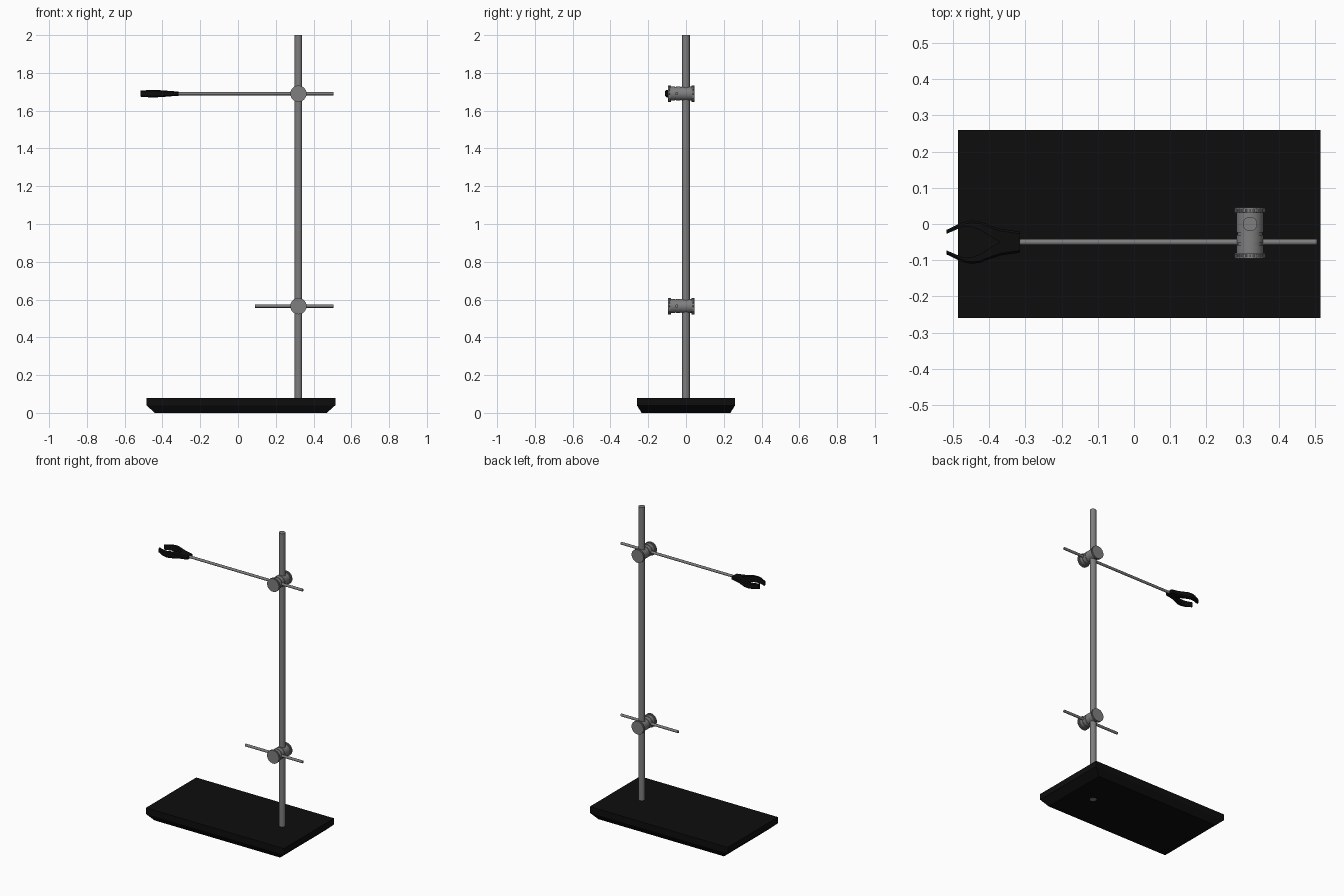
import bpy, bmesh, math
from mathutils import Matrix, Vector

cube = bpy.data.objects.get("Cube")
if cube:
    bpy.data.objects.remove(cube, do_unlink=True)


def material(name, rgb, rough):
    m = bpy.data.materials.new(name)
    m.use_nodes = True
    m.diffuse_color = (*rgb, 1)
    bsdf = m.node_tree.nodes["Principled BSDF"]
    bsdf.inputs["Base Color"].default_value = (*rgb, 1)
    bsdf.inputs["Roughness"].default_value = rough
    return m


STEEL = material("steel grey", (0.21, 0.21, 0.21), 0.4)
BLACK = material("matte black", (0.004, 0.004, 0.004), 0.6)


def finish(bm, name, mat, smooth=True):
    bmesh.ops.recalc_face_normals(bm, faces=bm.faces)
    me = bpy.data.meshes.new(name)
    bm.to_mesh(me)
    bm.free()
    me.materials.append(mat)
    ob = bpy.data.objects.new(name, me)
    bpy.context.collection.objects.link(ob)
    if smooth:
        bpy.ops.object.select_all(action='DESELECT')
        ob.select_set(True)
        bpy.context.view_layer.objects.active = ob
        bpy.ops.object.shade_smooth_by_angle(angle=math.radians(35))
    return ob


def add_rod(bm, start, end, radius, sides=24):
    start, end = Vector(start), Vector(end)
    axis = end - start
    turn = axis.to_track_quat('Z', 'Y').to_matrix().to_4x4()
    bmesh.ops.create_cone(bm, cap_ends=True, segments=sides, radius1=radius,
                          radius2=radius, depth=axis.length,
                          matrix=Matrix.Translation((start + end) / 2) @ turn)


def rod(name, start, end, radius, sides=24):
    bm = bmesh.new()
    add_rod(bm, start, end, radius, sides)
    return finish(bm, name, STEEL)


POLE_X, ARM_Y = 0.32, -0.05

# Base slab with sloping underside
bm = bmesh.new()
rings = []
for hx, hy, z in ((0.455, 0.235, 0), (0.5, 0.26, 0.04), (0.5, 0.26, 0.08)):
    rings.append([bm.verts.new((0.015 + sx * hx, sy * hy, z))
                  for sx, sy in ((-1, -1), (1, -1), (1, 1), (-1, 1))])
for low, high in zip(rings, rings[1:]):
    for i in range(4):
        j = (i + 1) % 4
        bm.faces.new((low[i], low[j], high[j], high[i]))
bm.faces.new(rings[0])
bm.faces.new(rings[-1])
finish(bm, "base", BLACK, smooth=False)

# Upright pole, its end just showing under the base
rod("pole", (POLE_X, 0, -0.0005), (POLE_X, 0, 2), 0.02)


# Boss head: turned body, knurled screw caps at both ends
def boss_head(name, z):
    bm = bmesh.new()
    bands = ((-0.08, -0.058, 0.037), (-0.058, -0.052, 0.034),
             (-0.052, -0.03, 0.037), (-0.03, -0.024, 0.034),
             (-0.024, 0.03, 0.037))
    for y0, y1, r in bands:
        add_rod(bm, (POLE_X, y0, z), (POLE_X, y1, z), r, 32)
    for inner, outer in ((-0.08, -0.095), (0.03, 0.045)):
        step = (outer - inner) / 4
        add_rod(bm, (POLE_X, inner, z), (POLE_X, inner + step, z), 0.043, 32)
        add_rod(bm, (POLE_X, outer - step, z), (POLE_X, outer, z), 0.043, 32)
        add_rod(bm, (POLE_X, inner, z), (POLE_X, outer, z), 0.039, 32)
        for k in range(20):
            a = math.tau * k / 20
            px, pz = POLE_X + 0.039 * math.cos(a), z + 0.039 * math.sin(a)
            add_rod(bm, (px, inner + step / 2, pz),
                    (px, outer - step / 2, pz), 0.004, 6)
    finish(bm, name, STEEL)


UPPER, LOWER = 1.69, 0.565
for level, z, tip in (("upper", UPPER, -0.34), ("lower", LOWER, 0.09)):
    boss_head(level + "_boss_head", z)
    rod(level + "_arm", (tip, ARM_Y, z), (0.505, ARM_Y, z), 0.0085, 16)

# Two-fingered claw: stations of x, inner y, outer y, half height
stations = ((-0.315, 0, 0.029, 0.011), (-0.37, 0, 0.037, 0.015),
            (-0.39, 0.012, 0.044, 0.017), (-0.425, 0.034, 0.057, 0.019),
            (-0.45, 0.042, 0.06, 0.019), (-0.475, 0.041, 0.054, 0.019),
            (-0.517, 0.023, 0.034, 0.016))
for side, s in (("back", 1), ("front", -1)):
    bm = bmesh.new()
    loops = []
    for x, inner, outer, h in stations:
        c = min(0.006, (outer - inner) / 2)
        section = ((inner, -h), (outer - c, -h), (outer, -h + c),
                   (outer, h - c), (outer - c, h), (inner, h))
        loops.append([bm.verts.new((x, ARM_Y + s * y, UPPER + dz))
                      for y, dz in section])
    n = len(loops[0])
    for a, b in zip(loops, loops[1:]):
        for i in range(n):
            j = (i + 1) % n
            bm.faces.new((a[i], a[j], b[j], b[i]))
    bm.faces.new(loops[0])
    bm.faces.new(loops[-1])
    finish(bm, side + "_claw_finger", BLACK, smooth=False)
